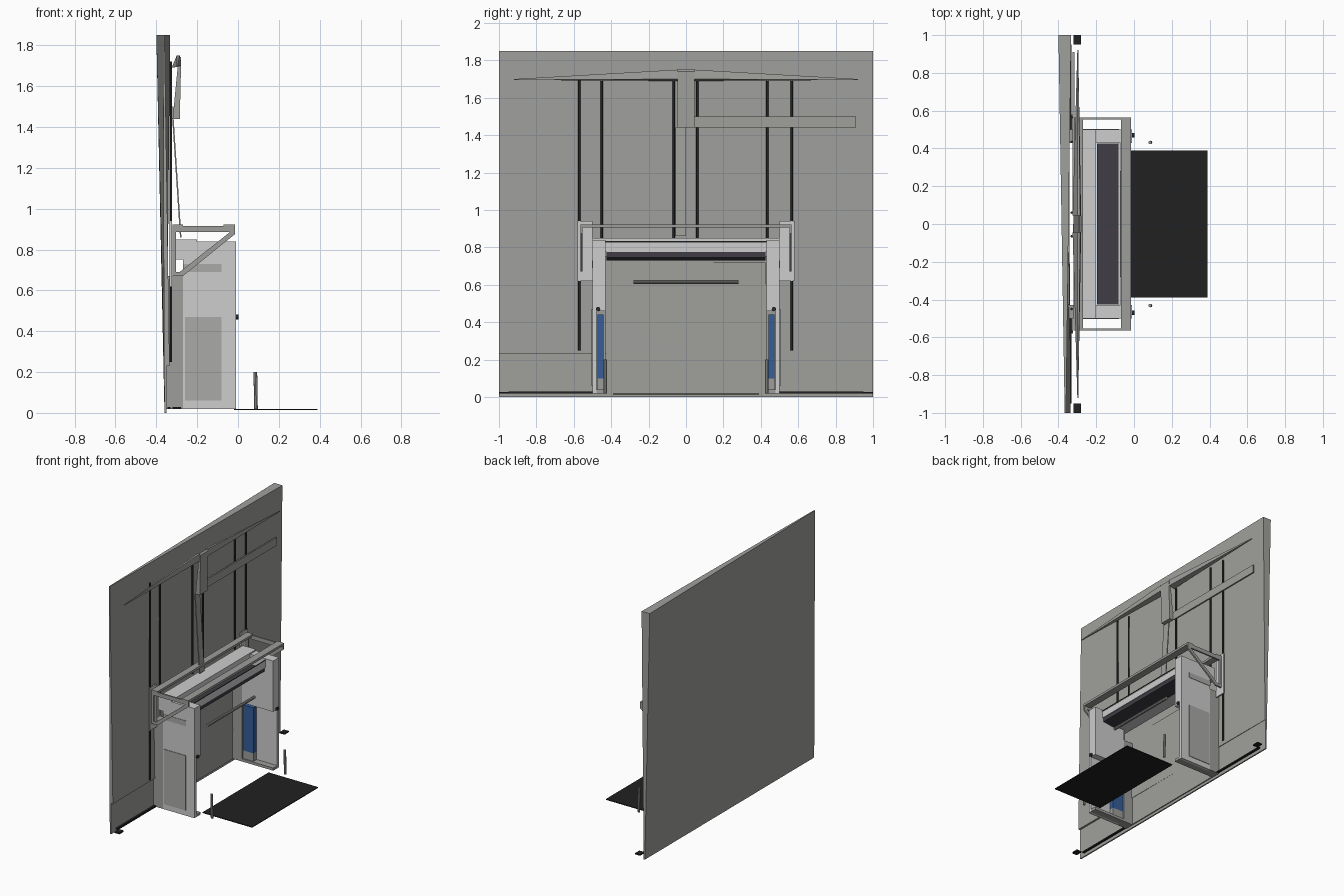
import bpy, bmesh
from mathutils import Vector

old = bpy.data.objects.get("Cube")
if old:
    bpy.data.objects.remove(old)


def material(name, r, g, b):
    m = bpy.data.materials.new(name)
    m.use_nodes = True
    m.diffuse_color = (r, g, b, 1)
    bsdf = next(n for n in m.node_tree.nodes if n.type == 'BSDF_PRINCIPLED')
    bsdf.inputs["Base Color"].default_value = (r, g, b, 1)
    return m


WALL = material("wall grey", .35, .35, .335)
LIGHT = material("pale casing", .61, .61, .61)
STEEL = material("frame grey", .34, .34, .33)
INSET = material("inset grey", .4, .4, .39)
SHADE = material("dark shutter", .05, .047, .058)
DARK = material("cable charcoal", .03, .03, .032)
BLACK = material("mat black", .015, .015, .015)
BLUE = material("panel blue", .035, .11, .32)


def loft(name, first, second, mat):
    """Solid joining two matching outlines."""
    bm = bmesh.new()
    a = [bm.verts.new(p) for p in first]
    b = [bm.verts.new(p) for p in second]
    n = len(a)
    bm.faces.new(a)
    bm.faces.new(b[::-1])
    for i in range(n):
        j = (i + 1) % n
        bm.faces.new((a[j], a[i], b[i], b[j]))
    bmesh.ops.recalc_face_normals(bm, faces=bm.faces)
    mesh = bpy.data.meshes.new(name)
    bm.to_mesh(mesh)
    bm.free()
    mesh.materials.append(mat)
    ob = bpy.data.objects.new(name, mesh)
    bpy.context.collection.objects.link(ob)
    return ob


def box(name, x, y, z, mat):
    ring = [(x[0], y[0]), (x[1], y[0]), (x[1], y[1]), (x[0], y[1])]
    return loft(name, [(*p, z[0]) for p in ring], [(*p, z[1]) for p in ring], mat)


def side_plate(name, outline, y, mat):
    """Outline in x and z, extruded along y."""
    return loft(name, [(p, y[0], q) for p, q in outline],
                [(p, y[1], q) for p, q in outline], mat)


def front_plate(name, outline, x, mat):
    """Outline in y and z, extruded along x."""
    return loft(name, [(x[0], p, q) for p, q in outline],
                [(x[1], p, q) for p, q in outline], mat)


def rod(name, start, end, radius, mat, sides=6):
    d = Vector(end) - Vector(start)
    bpy.ops.mesh.primitive_cylinder_add(
        vertices=sides, radius=radius, depth=d.length,
        location=(Vector(start) + Vector(end)) / 2,
        rotation=d.to_track_quat('Z', 'Y').to_euler())
    ob = bpy.context.object
    ob.name = name
    ob.data.materials.append(mat)
    return ob


# Backing wall: a skirting part and a wedge-shaped upper panel
loft("wall_skirting",
     [(-.36, -1, 0), (-.35, -1, 0), (-.35, 1, 0), (-.36, 1, 0)],
     [(-.362, -1, .23), (-.35, -1, .23), (-.35, 1, .23), (-.365, 1, .23)], WALL)
loft("wall_panel",
     [(-.362, -1, .23), (-.335, -1, .23), (-.348, 1, .23), (-.365, 1, .23)],
     [(-.367, -1, 1.85), (-.36, -1, 1.85), (-.333, 1, 1.85), (-.4, 1, 1.85)], WALL)
box("opening_back_panel", (-.35, -.342), (-.425, .425), (.02, .72), WALL)

# Floor mat
box("floor_mat", (-.02, .39), (-.39, .39), (.014, .02), BLACK)

# Overhead gable beam, post and one-sided cross rail
loft("gable_beam_right",
     [(-.30, -.92, 1.695), (-.295, -.92, 1.695), (-.295, -.92, 1.7), (-.30, -.92, 1.7)],
     [(-.325, -.045, 1.69), (-.28, -.045, 1.7), (-.285, -.045, 1.75), (-.3, -.045, 1.75)], WALL)
loft("gable_beam_left",
     [(-.30, .92, 1.695), (-.295, .92, 1.695), (-.295, .92, 1.7), (-.30, .92, 1.7)],
     [(-.325, .045, 1.69), (-.28, .045, 1.7), (-.285, .045, 1.75), (-.3, .045, 1.75)], WALL)
side_plate("upper_post", [(-.32, 1.44), (-.285, 1.44), (-.278, 1.74), (-.29, 1.75)],
           (-.045, .045), WALL)
box("cross_rail", (-.325, -.315), (.045, .91), (1.44, 1.5), WALL)
side_plate("lower_post", [(-.322, 1.44), (-.315, 1.44), (-.277, .86), (-.284, .86)],
           (-.055, 0), WALL)

# Hanging cables
for y, top, low in ((-.57, 1.72, .25), (-.45, 1.69, .84), (-.065, 1.69, .85),
                    (.06, 1.69, .85), (.435, 1.69, .84), (.565, 1.69, .25)):
    rod("hanging_cable", (-.33, y, top), (-.33, y, low), .007, DARK)

# Lintel casing with the shutter and rim in front
box("lintel", (-.31, -.2), (-.5, .5), (.75, .85), LIGHT)
side_plate("shutter", [(-.195, .765), (-.08, .775), (-.08, .745), (-.195, .73)],
           (-.425, .425), SHADE)
box("lintel_front_strip", (-.085, -.075), (-.43, .43), (.775, .825), LIGHT)
box("lintel_seam", (-.0749, -.072), (-.43, .43), (.827, .833), DARK)

# Bar across the opening
rod("grab_bar", (-.06, -.28, .615), (-.06, .28, .615), .011, STEEL, 10)


def span(s, a, b):
    return tuple(sorted((s * a, s * b)))


for s, side in ((-1, "right"), (1, "left")):
    # Columns: upper casing, open lower half with outer plate and foot
    box(side + "_column_rear", (-.355, -.27), span(s, .43, .5), (.02, .67), STEEL)
    box(side + "_column_casing", (-.27, -.01), span(s, .43, .5), (.46, .84), LIGHT)
    box(side + "_column_plate", (-.27, -.01), span(s, .478, .5), (.02, .46), LIGHT)
    box(side + "_column_foot", (-.27, -.01), span(s, .43, .478), (.02, .04), STEEL)
    box(side + "_inset_panel", (-.26, -.08), span(s, .5, .504), (.06, .47), INSET)
    box(side + "_vent_strip", (-.27, -.08), span(s, .5, .503), (.69, .73), INSET)
    box(side + "_blue_panel", (-.268, -.18), span(s, .44, .474), (.1, .44), BLUE)
    box(side + "_blue_panel_base", (-.268, -.18), span(s, .44, .474), (.04, .1), STEEL)
    rod(side + "_column_knob", (-.012, s * .47, .47), (.002, s * .47, .47), .012, DARK, 8)

    # End bracket of the overhead frame
    y = span(s, .553, .565)
    box(side + "_wall_plate", (-.332, -.322), span(s, .5, .58), (.62, .94), LIGHT)
    box(side + "_bracket_top", (-.32, -.015), y, (.885, .915), STEEL)
    box(side + "_bracket_upright", (-.32, -.303), y, (.67, .885), STEEL)
    side_plate(side + "_bracket_strut",
               [(-.32, .67), (-.27, .67), (-.015, .875), (-.015, .885), (-.04, .885),
                (-.285, .69), (-.32, .69)], y, STEEL)

    # Slim floor post and wall-foot parts
    rod(side + "_floor_post", (.088, s * .432, .02), (.085, s * .432, .2), .009, STEEL, 8)
    box(side + "_floor_block", (-.32, -.28), span(s, .95, 1), (.018, .028), BLACK)
    box(side + "_floor_strip", (-.345, -.33), span(s, .5, .95), (.02, .03), BLACK)

# Long rails of the overhead frame
box("frame_rear_rail", (-.32, -.27), (-.565, .565), (.905, .922), STEEL)
box("frame_front_rail", (-.07, -.015), (-.565, .565), (.905, .922), STEEL)
